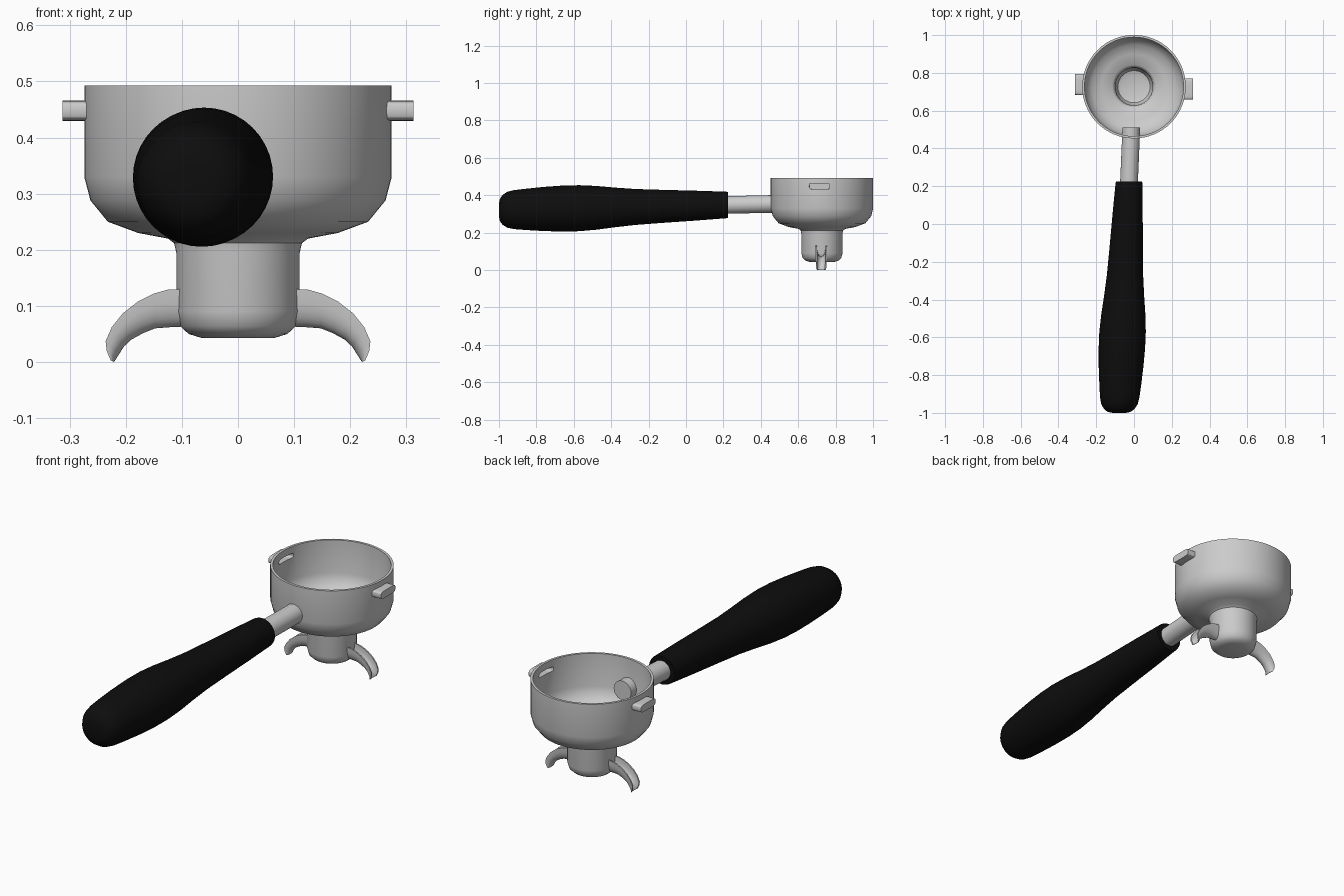
import bpy, bmesh
from math import sin, cos, pi, radians
from mathutils import Vector

if "Cube" in bpy.data.objects:
    bpy.data.objects.remove(bpy.data.objects["Cube"])

CY = 0.727  # basket centre along y


def loft(name, rings):
    """Skin closed rings of points and cap both ends."""
    bm = bmesh.new()
    loops = [[bm.verts.new(p) for p in r] for r in rings]
    n = len(rings[0])
    for a, b in zip(loops, loops[1:]):
        for i in range(n):
            j = (i + 1) % n
            bm.faces.new((a[i], a[j], b[j], b[i]))
    bm.faces.new(loops[0])
    bm.faces.new(loops[-1])
    bmesh.ops.recalc_face_normals(bm, faces=bm.faces)
    me = bpy.data.meshes.new(name)
    bm.to_mesh(me)
    bm.free()
    ob = bpy.data.objects.new(name, me)
    bpy.context.collection.objects.link(ob)
    return ob


def smooth(ob, angle=40):
    bpy.ops.object.select_all(action='DESELECT')
    ob.select_set(True)
    bpy.context.view_layer.objects.active = ob
    bpy.ops.object.shade_smooth_by_angle(angle=radians(angle))


def revolve(name, profile, n=64):
    return loft(name, [[(r * cos(2 * pi * i / n), CY + r * sin(2 * pi * i / n), z)
                        for i in range(n)] for r, z in profile])


def along_handle(name, stations, n=40):
    """Round rod following the slightly slanted handle axis; stations are (y, radius)."""
    return loft(name, [[(-0.036 + 0.043 * y + r * cos(2 * pi * i / n), y,
                         0.343 + 0.022 * y + r * sin(2 * pi * i / n))
                        for i in range(n)] for y, r in stations])


def lug(name, s, x0, x1, half_y0, half_y1, half_z):
    """Rounded tab pointing outwards on side s."""
    cy, cz, n = CY + s * -0.012, 0.448, 32
    def ring(x, hy):
        pts = []
        for i in range(n):
            c, d = cos(2 * pi * i / n), sin(2 * pi * i / n)
            pts.append((s * x, cy + hy * abs(c) ** 0.5 * (1 if c > 0 else -1),
                        cz + half_z * abs(d) ** 0.35 * (1 if d > 0 else -1)))
        return pts
    return loft(name, [ring(x0, half_y0), ring(x1, half_y1)])


# Basket with drain cup: outer body, lugs joined, inside cut away
basket = revolve("basket", [(0.274, 0.493), (0.274, 0.33), (0.263, 0.288), (0.232, 0.25),
                            (0.178, 0.23), (0.125, 0.22), (0.114, 0.212), (0.11, 0.195),
                            (0.11, 0.09), (0.103, 0.064), (0.088, 0.05), (0.065, 0.043)])
hollow = revolve("basket_hollow", [(0.262, 0.52), (0.262, 0.332), (0.252, 0.295), (0.222, 0.261),
                                   (0.172, 0.242), (0.115, 0.232), (0.103, 0.22), (0.099, 0.2),
                                   (0.099, 0.092), (0.085, 0.062), (0.062, 0.054)])
helpers = [hollow]
steps = []
for s in (-1, 1):
    steps.append((lug("lug_outer", s, 0.24, 0.313, 0.057, 0.055, 0.018), 'UNION'))
steps.append((hollow, 'DIFFERENCE'))
for s in (-1, 1):
    steps.append((lug("lug_hollow", s, 0.235, 0.302, 0.06, 0.035, 0.011), 'DIFFERENCE'))
for ob, op in steps:
    ob.hide_render = True
    m = basket.modifiers.new(op, 'BOOLEAN')
    m.object, m.operation, m.solver = ob, op, 'EXACT'
bpy.context.view_layer.update()
deps = bpy.context.evaluated_depsgraph_get()
mesh = bpy.data.meshes.new_from_object(basket.evaluated_get(deps))
basket.modifiers.clear()
basket.data = mesh
for ob, op in steps:
    bpy.data.objects.remove(ob)
smooth(basket)

# Two curved pouring spouts: U-shaped channels, (upper x, z, lower x, z, half width)
path = [(0.10, 0.13, 0.10, 0.063, 0.03), (0.125, 0.129, 0.122, 0.062, 0.03),
        (0.15, 0.122, 0.148, 0.06, 0.03), (0.178, 0.108, 0.17, 0.051, 0.03),
        (0.205, 0.087, 0.19, 0.04, 0.03), (0.225, 0.062, 0.203, 0.028, 0.03),
        (0.236, 0.037, 0.212, 0.014, 0.029), (0.234, 0.02, 0.217, 0.006, 0.028),
        (0.227, 0.003, 0.221, 0.0, 0.026)]
for side, s in (("left", -1), ("right", 1)):
    rings = []
    for ux, uz, lx, lz, w in path:
        up, low = Vector((s * ux, CY - 0.004, uz)), Vector((s * lx, CY - 0.004, lz))
        arc = lambda a, k, d: up + (low - up) * d * sin(a) ** 0.8 + Vector((0, k * cos(a), 0))
        angles = [pi * i / 12 for i in range(13)]
        rings.append([arc(max(0, min(a, pi - 1e-6)), w, 1) for a in angles] +
                     [arc(max(0, min(a, pi - 1e-6)), w - 0.007, 0.85) for a in reversed(angles)])
    smooth(loft(side + "_spout", rings))

# Metal rod reaching into the basket
smooth(along_handle("handle_rod", [(0.15, 0.047), (0.512, 0.047)]))

# Black swelling grip
grip = along_handle("grip", [(-1.0, 0.035), (-0.995, 0.06), (-0.98, 0.08), (-0.955, 0.096),
                             (-0.92, 0.104), (-0.86, 0.11), (-0.76, 0.118), (-0.66, 0.123),
                             (-0.57, 0.123), (-0.48, 0.117), (-0.38, 0.106), (-0.27, 0.096),
                             (-0.12, 0.088), (0.05, 0.08), (0.215, 0.071), (0.225, 0.069)])
black = bpy.data.materials.new("black")
black.diffuse_color = (0.004, 0.004, 0.004, 1)
black.use_nodes = True
black.node_tree.nodes["Principled BSDF"].inputs["Base Color"].default_value = black.diffuse_color
grip.data.materials.append(black)
smooth(grip, 50)
